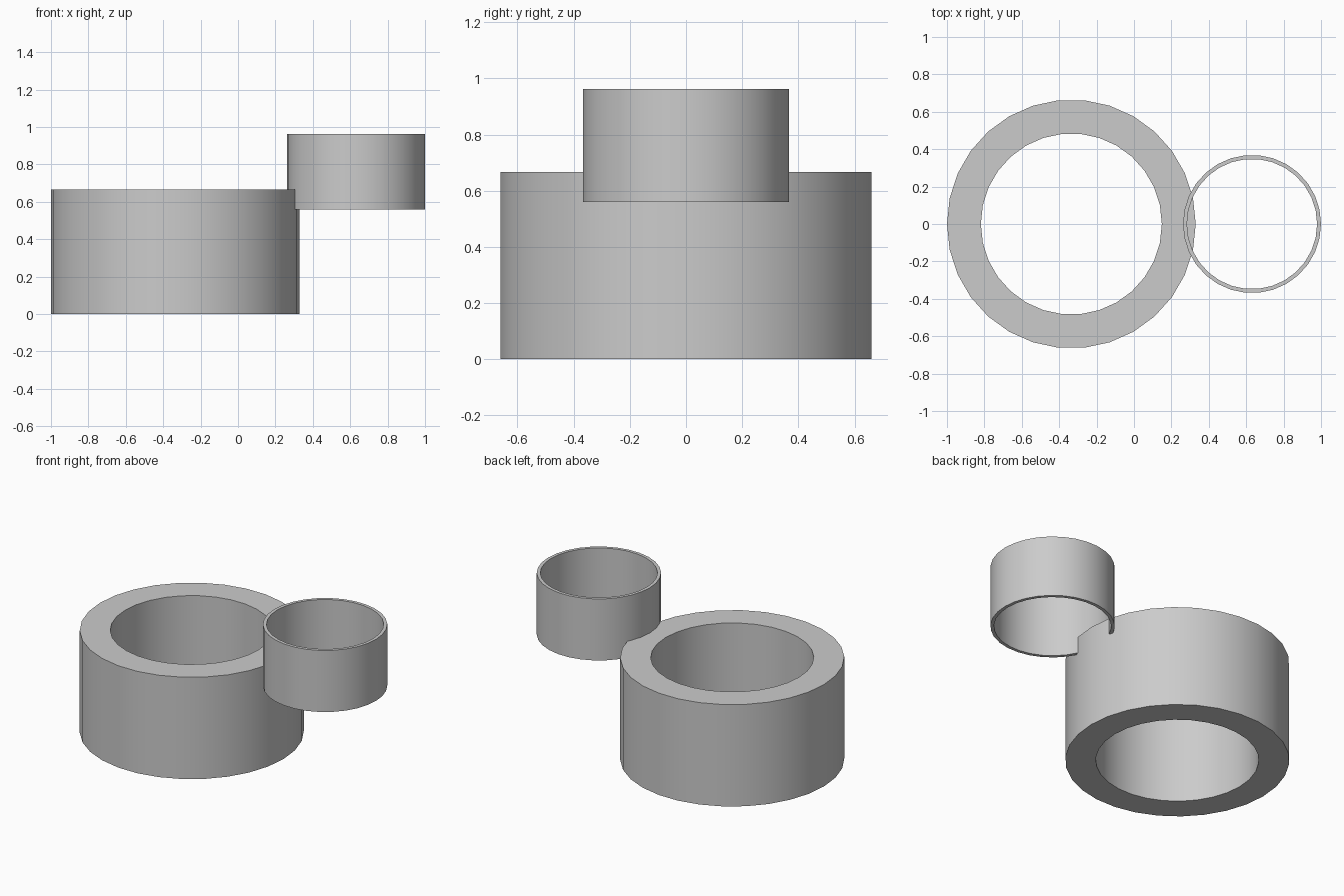
import bpy, bmesh
from math import cos, sin, pi

if "Cube" in bpy.data.objects:
    bpy.data.objects.remove(bpy.data.objects["Cube"])

SIDES = 30


def tube(name, cx, outer, inner, z0, z1):
    """Open straight-walled ring with flat top and bottom rims."""
    bm = bmesh.new()
    loops = []
    for r, z in ((outer, z0), (outer, z1), (inner, z1), (inner, z0)):
        loops.append([bm.verts.new((r * cos(2 * pi * i / SIDES),
                                    r * sin(2 * pi * i / SIDES), z))
                      for i in range(SIDES)])
    for k in range(4):
        a, b = loops[k], loops[(k + 1) % 4]
        for i in range(SIDES):
            j = (i + 1) % SIDES
            bm.faces.new((a[i], a[j], b[j], b[i]))
    bmesh.ops.recalc_face_normals(bm, faces=bm.faces)
    mesh = bpy.data.meshes.new(name)
    bm.to_mesh(mesh)
    bm.free()
    ob = bpy.data.objects.new(name, mesh)
    ob.location.x = cx
    bpy.context.collection.objects.link(ob)
    bpy.ops.object.select_all(action='DESELECT')
    ob.select_set(True)
    bpy.context.view_layer.objects.active = ob
    bpy.ops.object.shade_smooth_by_angle()
    return ob


# Thick-walled large ring standing on the ground
tube("large_ring", -0.335, 0.665, 0.484, 0.0, 0.667)
# Thin-walled small ring, sunk into the large ring's upper edge
tube("small_ring", 0.631, 0.369, 0.348, 0.56, 0.963)
